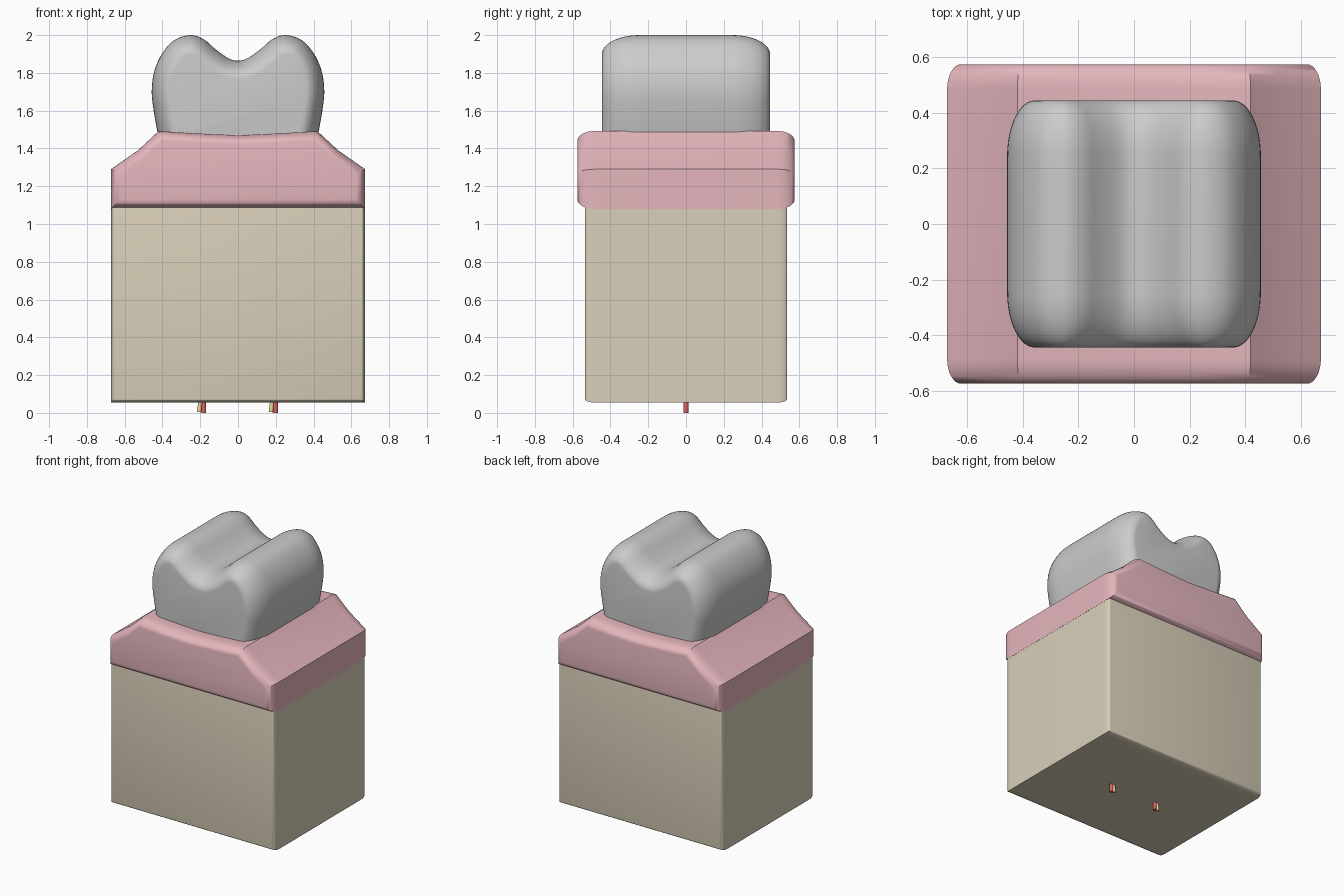
import bpy, bmesh, math
from mathutils import Vector

if "Cube" in bpy.data.objects:
    bpy.data.objects.remove(bpy.data.objects["Cube"])


def material(name, rgb):
    m = bpy.data.materials.new(name)
    m.diffuse_color = (*rgb, 1)
    m.use_nodes = True
    m.node_tree.nodes["Principled BSDF"].inputs["Base Color"].default_value = m.diffuse_color
    return m


BONE = material("bone", (0.70, 0.63, 0.49))
GUM = material("gum", (0.78, 0.47, 0.51))
ENAMEL = material("enamel", (0.87, 0.87, 0.85))
RED = material("red", (0.75, 0.12, 0.12))
YELLOW = material("yellow", (0.80, 0.70, 0.30))


def finish(obj, mat, angle=40):
    obj.data.materials.append(mat)
    bpy.ops.object.select_all(action='DESELECT')
    obj.select_set(True)
    bpy.context.view_layer.objects.active = obj
    bpy.ops.object.shade_smooth_by_angle(angle=math.radians(angle))


def mirrored(half):
    """Right half, bottom to top, gives a counter-clockwise XZ outline."""
    return half + [(-x, z) for x, z in reversed(half) if x > 1e-6]


def smooth_path(pts, n=4):
    out = []
    for i in range(len(pts) - 1):
        a, b = Vector(pts[i]), Vector(pts[i + 1])
        p = Vector(pts[i - 1]) if i else a * 2 - b
        q = Vector(pts[i + 2]) if i + 2 < len(pts) else Vector((-a.x, a.y))
        for k in range(n):
            t = k / n
            v = 0.5 * (2 * a + (b - p) * t + (2 * p - 5 * a + 4 * b - q) * t**2
                       + (3 * a - p - 3 * b + q) * t**3)
            out.append((v.x, v.y))
    return out + [pts[-1]]


def inset(outline, d):
    pts = [Vector(p) for p in outline]
    res = []
    for i, p in enumerate(pts):
        e1 = (p - pts[i - 1]).normalized()
        e2 = (pts[(i + 1) % len(pts)] - p).normalized()
        n1, n2 = Vector((-e1.y, e1.x)), Vector((-e2.y, e2.x))
        res.append(p + (n1 + n2) * d / (1 + n1.dot(n2)))
    return res


def slab(name, outline, half_y, depth, inward, mat, steps=8):
    """Outline extruded along y, with an elliptical rounding at both caps."""
    side = []
    for k in range(steps + 1):
        a = math.pi / 2 * k / steps
        side.append((half_y - depth + depth * math.sin(a), inward * (1 - math.cos(a))))
    stations = [(-y, d) for y, d in reversed(side)] + side
    bm = bmesh.new()
    rings = [[bm.verts.new((p.x, y, p.y)) for p in inset(outline, d)] for y, d in stations]
    n = len(outline)
    for r, s in zip(rings, rings[1:]):
        for i in range(n):
            bm.faces.new((r[i], r[(i + 1) % n], s[(i + 1) % n], s[i]))
    bm.faces.new(rings[0])
    bm.faces.new(rings[-1])
    bmesh.ops.recalc_face_normals(bm, faces=bm.faces)
    me = bpy.data.meshes.new(name)
    bm.to_mesh(me)
    bm.free()
    obj = bpy.data.objects.new(name, me)
    bpy.context.collection.objects.link(obj)
    finish(obj, mat)


# Jaw bone block
slab("jaw_bone", mirrored([(0.672, 0.055), (0.672, 1.22)]), 0.535, 0.05, 0.018, BONE)

# Gum collar with sloping shoulders
slab("gum", mirrored([(0.673, 1.08), (0.673, 1.29), (0.53, 1.39), (0.42, 1.492),
                      (0.22, 1.48), (0, 1.47)]), 0.575, 0.09, 0.05, GUM)

# Two-cusped crown
crown = smooth_path([(0.40, 1.36), (0.425, 1.48), (0.445, 1.59), (0.457, 1.70), (0.443, 1.81),
                     (0.40, 1.905), (0.335, 1.975), (0.25, 2.0), (0.18, 1.977),
                     (0.115, 1.922), (0.05, 1.877), (0, 1.865)])
slab("crown", mirrored(crown), 0.445, 0.2, 0.1, ENAMEL, 12)


# Nerves and vessels running up through the roots
def tube(name, pts, radius, mat):
    cu = bpy.data.curves.new(name, 'CURVE')
    cu.dimensions = '3D'
    cu.bevel_depth = radius
    cu.bevel_resolution = 3
    cu.use_fill_caps = True
    sp = cu.splines.new('POLY')
    sp.points.add(len(pts) - 1)
    for q, (x, z) in zip(sp.points, pts):
        q.co = (x, 0, z, 1)
    obj = bpy.data.objects.new(name, cu)
    bpy.context.collection.objects.link(obj)
    bpy.ops.object.select_all(action='DESELECT')
    obj.select_set(True)
    bpy.context.view_layer.objects.active = obj
    bpy.ops.object.convert(target='MESH')
    finish(bpy.context.object, mat)


for side, s in (("left", -1), ("right", 1)):
    x = 0.19 * s
    tube(side + "_nerve", [(x - 0.016, 0.004), (x - 0.008, 0.07), (x, 0.6), (0.12 * s, 1.4)], 0.012, YELLOW)
    tube(side + "_vessel", [(x + 0.009, 0.0), (x + 0.008, 0.07), (x + 0.016, 0.6), (0.14 * s, 1.4)], 0.013, RED)
